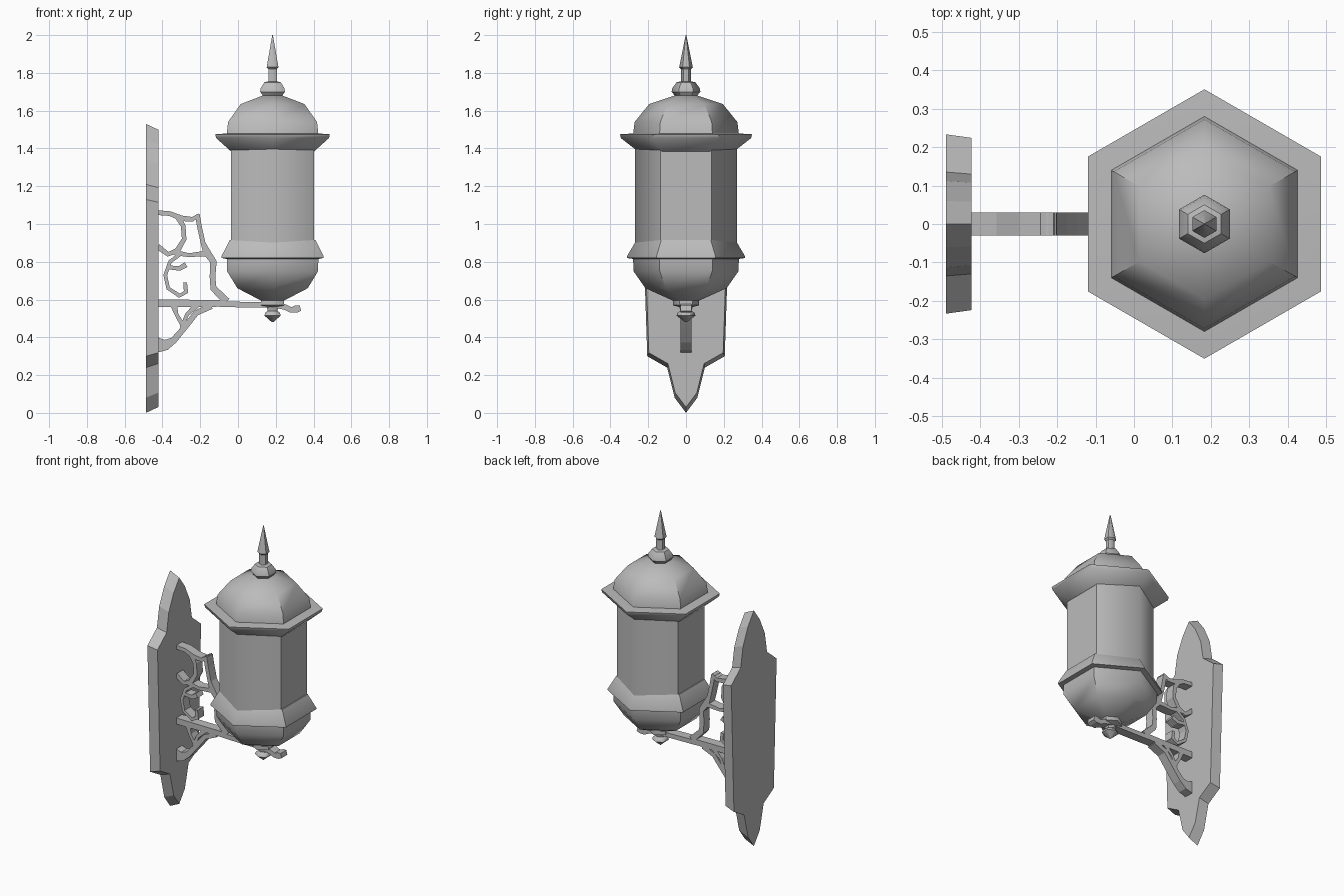
import bpy
import bmesh
import math
from mathutils import Vector

default = bpy.data.objects.get("Cube")
if default:
    bpy.data.objects.remove(default, do_unlink=True)

AXIS_X = 0.183          # lantern centre line
grey = bpy.data.materials.new("cast_metal_grey")
grey.use_nodes = True
colour = (0.5, 0.5, 0.5, 1)
grey.diffuse_color = colour
grey.node_tree.nodes["Principled BSDF"].inputs["Base Color"].default_value = colour


def finish(bm, name, location=(0, 0, 0), smooth=False):
    """Turn a bmesh into an object; soft parts keep creases except on the middle plane."""
    bmesh.ops.recalc_face_normals(bm, faces=bm.faces)
    for face in bm.faces:
        face.smooth = smooth
    for edge in bm.edges:
        middle = all(abs(v.co.x) < 0.001 for v in edge.verts)
        edge.smooth = middle or edge.calc_face_angle(0) < math.radians(40)
    mesh = bpy.data.meshes.new(name)
    bm.to_mesh(mesh)
    bm.free()
    mesh.materials.append(grey)
    obj = bpy.data.objects.new(name, mesh)
    obj.location = location
    bpy.context.collection.objects.link(obj)
    return obj


def hex_lathe(name, profile, squash=1.0):
    """Six-sided turned part from (radius, height) pairs, corners on the y axis."""
    bm = bmesh.new()
    rings = []
    for radius, z in profile:
        ring = []
        for i in range(6):
            a = math.pi / 2 + i * math.pi / 3
            ring.append(bm.verts.new((radius * squash * math.cos(a), radius * math.sin(a), z)))
        rings.append(ring)
    for low, high in zip(rings, rings[1:]):
        for i in range(6):
            j = (i + 1) % 6
            bm.faces.new((low[i], low[j], high[j], high[i]))
    bm.faces.new(rings[0])
    bm.faces.new(rings[-1])
    return finish(bm, name, (AXIS_X, 0, 0), smooth=True)


def ribbon(name, points, half_depth=0.03):
    """Flat iron strip along (x, z, width) points, thick in y."""
    bm = bmesh.new()
    sections = []
    for i, (x, z, width) in enumerate(points):
        before = points[max(i - 1, 0)]
        after = points[min(i + 1, len(points) - 1)]
        along = Vector((after[0] - before[0], after[1] - before[1])).normalized()
        side = Vector((-along.y, along.x)) * width / 2
        sections.append([bm.verts.new((x + s * side.x, d * half_depth, z + s * side.y))
                         for s, d in ((1, -1), (1, 1), (-1, 1), (-1, -1))])
    for a, b in zip(sections, sections[1:]):
        for i in range(4):
            j = (i + 1) % 4
            bm.faces.new((a[i], a[j], b[j], b[i]))
    bm.faces.new(sections[0])
    bm.faces.new(sections[-1])
    return finish(bm, name)


# Lantern body, from the bottom finial to the spike
hex_lathe("bottom_finial", [(0.004, 0.48), (0.05, 0.515), (0.045, 0.53), (0.03, 0.54),
                            (0.035, 0.56), (0.07, 0.57), (0.07, 0.6)])
hex_lathe("lower_bowl", [(0.06, 0.59), (0.215, 0.66), (0.278, 0.75), (0.28, 0.82)])
hex_lathe("sill", [(0.28, 0.815), (0.312, 0.82), (0.312, 0.83), (0.262, 0.915), (0.25, 0.915)])
hex_lathe("lantern_body", [(0.27, 0.83), (0.27, 1.4)], squash=0.94)
hex_lathe("eave", [(0.255, 1.385), (0.345, 1.455), (0.35, 1.475), (0.27, 1.48)])
hex_lathe("dome_roof", [(0.28, 1.475), (0.272, 1.54), (0.195, 1.635), (0.06, 1.68)])
hex_lathe("roof_knob", [(0.055, 1.675), (0.076, 1.7), (0.072, 1.72), (0.05, 1.75), (0.03, 1.755)])
hex_lathe("spike", [(0.026, 1.75), (0.026, 1.82), (0.036, 1.83), (0.026, 1.88), (0.002, 2.0)])

# Wall plate: half outline mirrored, front face slightly smaller than the back
half = [(0.06, 0.08), (0.1, 0.24), (0.205, 0.3), (0.233, 1.13),
        (0.135, 1.21), (0.112, 1.34), (0.06, 1.45)]
outline = [(0, 0)] + half + [(0, 1.53)] + [(-y, z) for y, z in reversed(half)]
bm = bmesh.new()
back = [bm.verts.new((-0.488, y, z)) for y, z in outline]
front = [bm.verts.new((-0.422, y * 0.96, 0.765 + (z - 0.765) * 0.96)) for y, z in outline]
bm.faces.new(back)
bm.faces.new(front)
for i in range(len(back)):
    j = (i + 1) % len(back)
    bm.faces.new((back[i], back[j], front[j], front[i]))
finish(bm, "wall_plate")

# Scrolled bracket
ribbon("support_arm", [(-0.425, 0.58, 0.04), (-0.1, 0.58, 0.036), (-0.06, 0.575, 0.03),
                       (0.2, 0.57, 0.028), (0.25, 0.56, 0.03), (0.28, 0.545, 0.03),
                       (0.31, 0.55, 0.04), (0.33, 0.555, 0.03)])
ribbon("lower_brace", [(-0.425, 0.36, 0.08), (-0.38, 0.36, 0.055), (-0.34, 0.385, 0.035),
                       (-0.28, 0.455, 0.03), (-0.22, 0.53, 0.03), (-0.14, 0.565, 0.03)])
ribbon("brace_fork_back", [(-0.34, 0.57, 0.035), (-0.325, 0.52, 0.02), (-0.29, 0.46, 0.025)])
ribbon("brace_fork_front", [(-0.22, 0.57, 0.03), (-0.27, 0.52, 0.02), (-0.3, 0.45, 0.02)])
ribbon("top_scroll", [(-0.425, 1.06, 0.025), (-0.36, 1.055, 0.025), (-0.3, 1.03, 0.03),
                      (-0.24, 1.025, 0.025), (-0.205, 1.05, 0.015)])
ribbon("front_scroll", [(-0.215, 1.05, 0.025), (-0.205, 0.99, 0.025), (-0.185, 0.9, 0.025),
                        (-0.165, 0.85, 0.04), (-0.13, 0.8, 0.035), (-0.135, 0.72, 0.03),
                        (-0.13, 0.66, 0.035), (-0.06, 0.59, 0.04)])
ribbon("inner_tendril", [(-0.32, 1.04, 0.03), (-0.29, 0.99, 0.025), (-0.285, 0.92, 0.025),
                         (-0.32, 0.86, 0.03), (-0.37, 0.84, 0.025), (-0.425, 0.88, 0.03)])
ribbon("cross_tendril", [(-0.34, 0.85, 0.03), (-0.26, 0.835, 0.02), (-0.16, 0.845, 0.03)])
ribbon("centre_curl", [(-0.3, 0.845, 0.02), (-0.36, 0.8, 0.02), (-0.385, 0.73, 0.02),
                       (-0.37, 0.66, 0.02), (-0.31, 0.62, 0.022), (-0.275, 0.64, 0.025),
                       (-0.28, 0.69, 0.02)])
ribbon("curl_tip", [(-0.365, 0.77, 0.02), (-0.31, 0.765, 0.025), (-0.275, 0.785, 0.03)])
